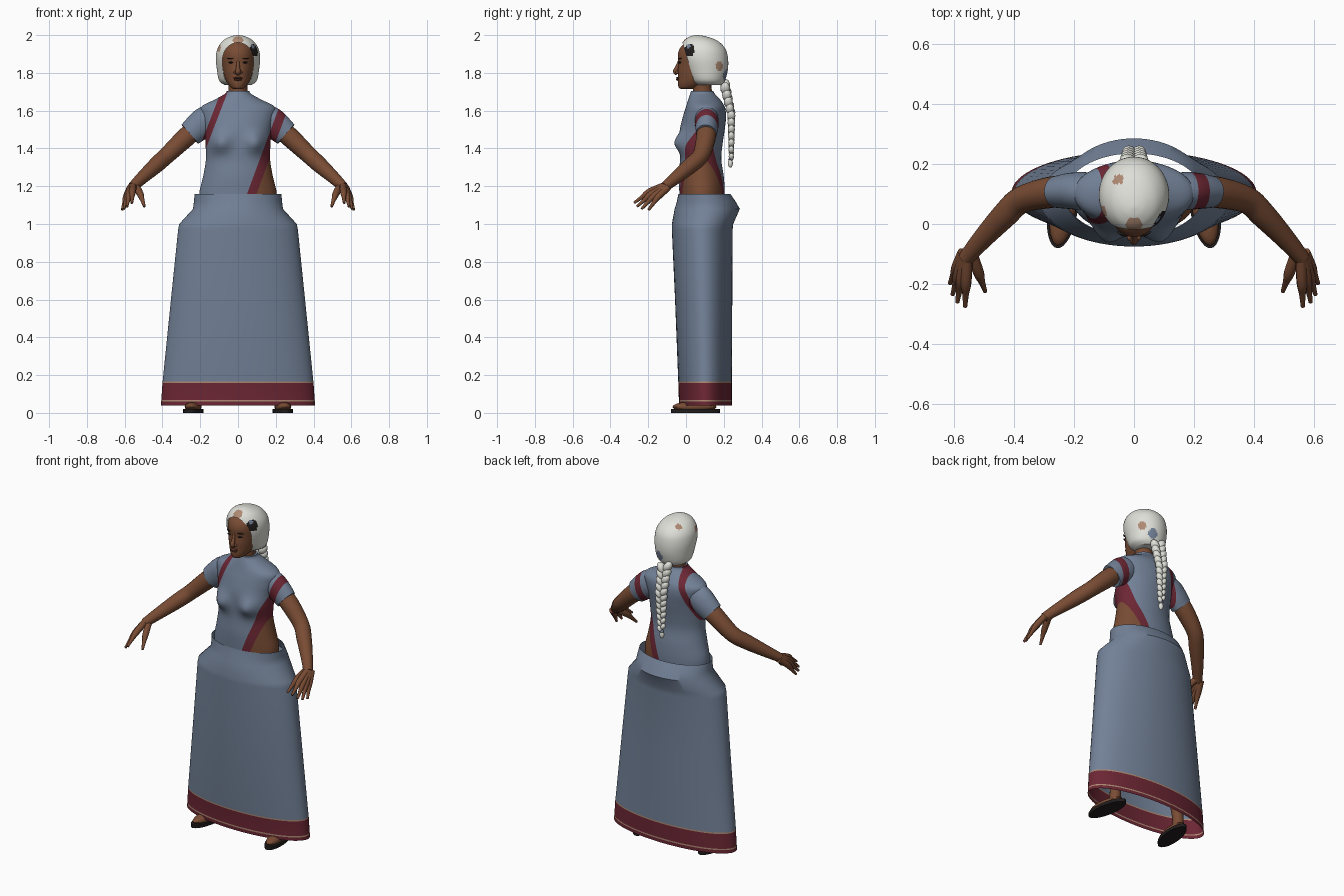
import bpy, bmesh
from math import sin, cos, pi, exp, radians
from mathutils import Vector, Matrix

cube = bpy.data.objects.get("Cube")
if cube:
    bpy.data.objects.remove(cube, do_unlink=True)


def material(name, r, g, b):
    m = bpy.data.materials.new(name)
    m.use_nodes = True
    m.diffuse_color = (r, g, b, 1)
    node = next(n for n in m.node_tree.nodes if n.type == 'BSDF_PRINCIPLED')
    node.inputs["Base Color"].default_value = (r, g, b, 1)
    node.inputs["Roughness"].default_value = 0.7
    return m


CLOTH = material("slate blue cloth", .17, .22, .31)
BORDER = material("dark red border", .15, .02, .034)
TRIM = material("tan trim", .42, .25, .17)
SKIN = material("brown skin", .19, .072, .034)
LIP = material("dark lips", .12, .04, .025)
HAIR = material("white hair", .74, .74, .69)
DARK = material("near black", .016, .012, .012)


def finish(bm, name, mats, rule=None):
    """Turn a bmesh into a shaded object, colouring faces by a rule on their centres."""
    bmesh.ops.recalc_face_normals(bm, faces=bm.faces[:])
    for f in bm.faces:
        f.smooth = True
        if rule:
            f.material_index = mats.index(rule(f.calc_center_median()))
    mesh = bpy.data.meshes.new(name)
    bm.to_mesh(mesh)
    bm.free()
    for m in mats:
        mesh.materials.append(m)
    mesh.set_sharp_from_angle(angle=radians(38))
    ob = bpy.data.objects.new(name, mesh)
    bpy.context.scene.collection.objects.link(ob)
    return ob


def spline(keys, n):
    """Catmull-Rom through tuples, n steps per span."""
    out = []
    for i in range(len(keys) - 1):
        quad = [keys[max(i - 1, 0)], keys[i], keys[i + 1], keys[min(i + 2, len(keys) - 1)]]
        for j in range(n):
            t = j / n
            out.append(tuple(b + t * (c - a) / 2 + t * t * (a - 2.5 * b + 2 * c - d / 2)
                             + t ** 3 * (1.5 * (b - c) + (d - a) / 2)
                             for a, b, c, d in zip(*quad)))
    return out + [keys[-1]]


def loft(rings, caps=True):
    bm = bmesh.new()
    loops = [[bm.verts.new(p) for p in ring] for ring in rings]
    n = len(loops[0])
    for a, b in zip(loops, loops[1:]):
        for i in range(n):
            j = (i + 1) % n
            bm.faces.new((a[i], a[j], b[j], b[i]))
    if caps:
        bm.faces.new(loops[0])
        bm.faces.new(loops[-1])
    return bm


def stack(keys, steps, seg=48, caps=True):
    """Upright loft of ellipses given as (z, half width, front y, back y)."""
    rings = []
    for z, rx, yf, yb in spline(keys, steps) if steps > 1 else keys:
        rings.append([(rx * cos(2 * pi * i / seg), (yf + yb) / 2 + (yb - yf) / 2 * sin(2 * pi * i / seg), z)
                      for i in range(seg)])
    return loft(rings, caps)


def sweep(keys, steps=4, seg=16, flat=1.0):
    """Round tube through (x, y, z, radius); flat scales its depth."""
    pts = spline(keys, steps)
    rings = []
    for k, p in enumerate(pts):
        d = (Vector(pts[min(k + 1, len(pts) - 1)][:3]) - Vector(pts[max(k - 1, 0)][:3])).normalized()
        u = d.cross(Vector((0, 1, .1))).normalized()
        v = u.cross(d)
        rings.append([Vector(p[:3]) + p[3] * (u * cos(2 * pi * i / seg) + v * flat * sin(2 * pi * i / seg))
                      for i in range(seg)])
    return loft(rings)


def add_ball(bm, c, r, rot=Matrix(), seg=16):
    mat = Matrix.Translation(c) @ rot @ Matrix.Diagonal((*r, 1))
    bmesh.ops.create_uvsphere(bm, u_segments=seg, v_segments=seg // 2 + 2, radius=1, matrix=mat)


def ball(name, c, r, mat, rot=Matrix()):
    bm = bmesh.new()
    add_ball(bm, c, r, rot)
    return finish(bm, name, [mat])


# Skirt: open tube with a banded hem and a bulge at the back of the waist
def skirt_rule(c):
    if .06 < c.z < .068 or .158 < c.z < .166:
        return TRIM
    return BORDER if c.z < .158 else CLOTH


finish(stack([(.04, .408, -.037, .243), (.06, .407, -.038, .243), (.068, .406, -.038, .243),
              (.158, .4, -.04, .243), (.166, .399, -.041, .243), (.6, .355, -.058, .245),
              (.97, .317, -.075, .247), (1.0, .311, -.075, .25), (1.08, .238, -.06, .285),
              (1.12, .233, -.048, .262), (1.16, .23, -.04, .235)], 1, 72, False),
       "skirt", [CLOTH, BORDER, TRIM], skirt_rule)


# Blouse colours: slanted borders, with a bare flank below the left one
def left_edge(c):
    return c.x - .05 - .37 * (c.z - 1.165)


def right_edge(c):
    return c.x + .08 - .385 * (c.z - 1.68)


def blouse_rule(c):
    if 0 < left_edge(c) < .05 or abs(right_edge(c)) < .018:
        return BORDER
    return SKIN if left_edge(c) >= .05 and c.z < 1.4 else CLOTH


def cut_borders(bm):
    for x, z, slope in ((.05, 1.165, .37), (.10, 1.165, .37), (-.098, 1.68, .385), (-.062, 1.68, .385)):
        bmesh.ops.bisect_plane(bm, geom=bm.verts[:] + bm.edges[:] + bm.faces[:],
                               plane_co=(x, 0, z), plane_no=(1, 0, -slope))


torso = stack([(1.05, .2, -.03, .2), (1.16, .205, -.035, .205), (1.25, .185, -.038, .2),
               (1.34, .17, -.032, .187), (1.42, .172, -.033, .193), (1.5, .178, -.032, .205),
               (1.57, .195, -.016, .212), (1.62, .195, 0, .205), (1.66, .12, .012, .18),
               (1.69, .068, .022, .152), (1.705, .06, .028, .145)], 5, 64)
for v in torso.verts:
    if v.co.y < .07:
        off = (abs(v.co.x) - .095) ** 2 + (v.co.z - 1.43) ** 2
        v.co.y -= .045 * exp(-off / .0028)
cut_borders(torso)
finish(torso, "blouse_torso", [CLOTH, BORDER, SKIN], blouse_rule)

# Limbs, built once per side
for s, side in ((1, "left"), (-1, "right")):
    sleeve = sweep([(s * .09, .11, 1.58, .065), (s * .165, .11, 1.548, .078),
                    (s * .212, .11, 1.512, .075), (s * .255, .107, 1.475, .067)], 6, 32, .8)
    cut_borders(sleeve)
    finish(sleeve, side + "_sleeve", [CLOTH, BORDER], lambda c: BORDER if blouse_rule(c) == BORDER else CLOTH)
    finish(sweep([(s * .2, .11, 1.525, .052), (s * .28, .105, 1.455, .052), (s * .375, .08, 1.365, .045),
                  (s * .43, .03, 1.315, .043), (s * .505, -.05, 1.247, .034), (s * .56, -.115, 1.195, .026)],
                 5, 20), side + "_arm", [SKIN])
    # Hand: four fingers fanned from the wrist, and a thumb
    wrist = Vector((.563, -.105, 1.198))
    middle = Vector((.592, -.24, 1.09))
    tips = {"index": (.562, -.275, 1.112), "middle": (.588, -.26, 1.092),
            "ring": (.604, -.235, 1.08), "little": (.613, -.198, 1.075), "thumb": (.495, -.225, 1.092)}
    for finger, tip in tips.items():
        tip = Vector(tip)
        start = wrist + (tip - middle) * .25
        knuckle = start.lerp(tip, .5) + Vector((0, 0, .012))
        path = [(p.x * s, p.y, p.z, r) for p, r in
                ((start, .019), (knuckle, .018), (knuckle.lerp(tip, .5), .011), (tip, .007))]
        finish(sweep(path, 4, 10), f"{side}_{finger}_finger", [SKIN])
    # Leg, foot and sole
    finish(sweep([(s * .23, .11, .03, .033), (s * .225, .11, .12, .033), (s * .19, .11, .35, .05),
                  (s * .15, .1, .6, .055), (s * .1, .09, 1.08, .08)], 4, 16), side + "_leg", [SKIN])
    turn = Matrix.Rotation(s * .15, 4, 'Z')
    ball(side + "_foot", (s * .237, .045, .032), (.042, .118, .028), SKIN, turn)
    bm = bmesh.new()
    bmesh.ops.create_cone(bm, cap_ends=True, segments=32, radius1=1, radius2=1, depth=1,
                          matrix=Matrix.Translation((s * .237, .05, .01)) @ turn
                          @ Matrix.Diagonal((.05, .132, .02, 1)))
    finish(bm, side + "_sole", [DARK])
    # Eye and brow
    tilt = Matrix.Rotation(s * .4, 4, 'Z')
    ball(side + "_eye", (s * .038, -.034, 1.855), (.013, .006, .005), DARK, tilt)
    ball(side + "_brow", (s * .04, -.033, 1.877), (.019, .005, .003), DARK, tilt)

# Neck, head and face
finish(sweep([(0, .09, 1.64, .058), (0, .088, 1.69, .051), (0, .085, 1.73, .05), (0, .085, 1.79, .055)]),
       "neck", [SKIN])
finish(stack([(1.715, .02, -.028, .04), (1.722, .036, -.038, .06), (1.745, .055, -.043, .11),
              (1.775, .07, -.042, .15), (1.81, .08, -.043, .18), (1.85, .087, -.04, .19),
              (1.9, .088, -.043, .19), (1.94, .078, -.025, .17), (1.975, .05, .02, .13)], 4),
       "head", [SKIN])
finish(sweep([(0, -.036, 1.86, .008), (0, -.047, 1.83, .01), (0, -.055, 1.808, .014), (0, -.045, 1.796, .012)]),
       "nose", [SKIN])
for s, side in ((1, "left"), (-1, "right")):
    ball(side + "_nostril", (s * .013, -.044, 1.803), (.01, .012, .008), SKIN)
ball("upper_lip", (0, -.041, 1.773), (.025, .013, .005), LIP)
ball("lower_lip", (0, -.04, 1.764), (.021, .013, .006), LIP)

# Hair cap, sliced open for the face, with a few stray patches
PATCHES = [(TRIM, (-.055, .15, 1.97), .02), (TRIM, (-.105, .045, 1.93), .02), (TRIM, (0, 0, 1.975), .028),
           (TRIM, (.1, .185, 1.835), .03), (CLOTH, (.035, .205, 1.79), .028),
           (CLOTH, (.085, .01, 1.945), .014), (DARK, (.09, .015, 1.92), .034)]


def hair_rule(c):
    for mat, spot, radius in PATCHES:
        if (c - Vector(spot)).length < radius:
            return mat
    return HAIR


hair = stack([(1.735, .07, .05, .19), (1.76, .1, .02, .207), (1.82, .112, -.01, .222), (1.88, .117, -.03, .222),
              (1.93, .108, -.03, .207), (1.97, .08, -.012, .167), (1.992, .042, .02, .11), (2.0, .008, .05, .066)],
             6, 80)
bmesh.ops.bisect_plane(hair, geom=hair.verts[:] + hair.edges[:] + hair.faces[:],
                       plane_co=(0, -.02, 1.965), plane_no=(0, -.215, -.065), clear_outer=True)
finish(hair, "hair", [HAIR, TRIM, CLOTH, DARK], hair_rule)

# Braid: crossed lobes tapering down the back, with a tie and a tuft
bm = bmesh.new()
LOBES = 11
for i in range(LOBES):
    size = 1 - .5 * i / LOBES
    y = .208 + .032 * min(1, i / 4)
    for s in (1, -1):
        add_ball(bm, (s * .021 * size, y, 1.735 - .036 * i - (s + 1) * .009),
                 (.024 * size, .026 * size, .036 * size), Matrix.Rotation(s * .55, 4, 'Y'), 12)
finish(bm, "braid", [HAIR])
ball("braid_tie", (0, .237, 1.343), (.014, .014, .008), CLOTH)
ball("braid_tuft", (0, .235, 1.322), (.014, .013, .024), HAIR)
